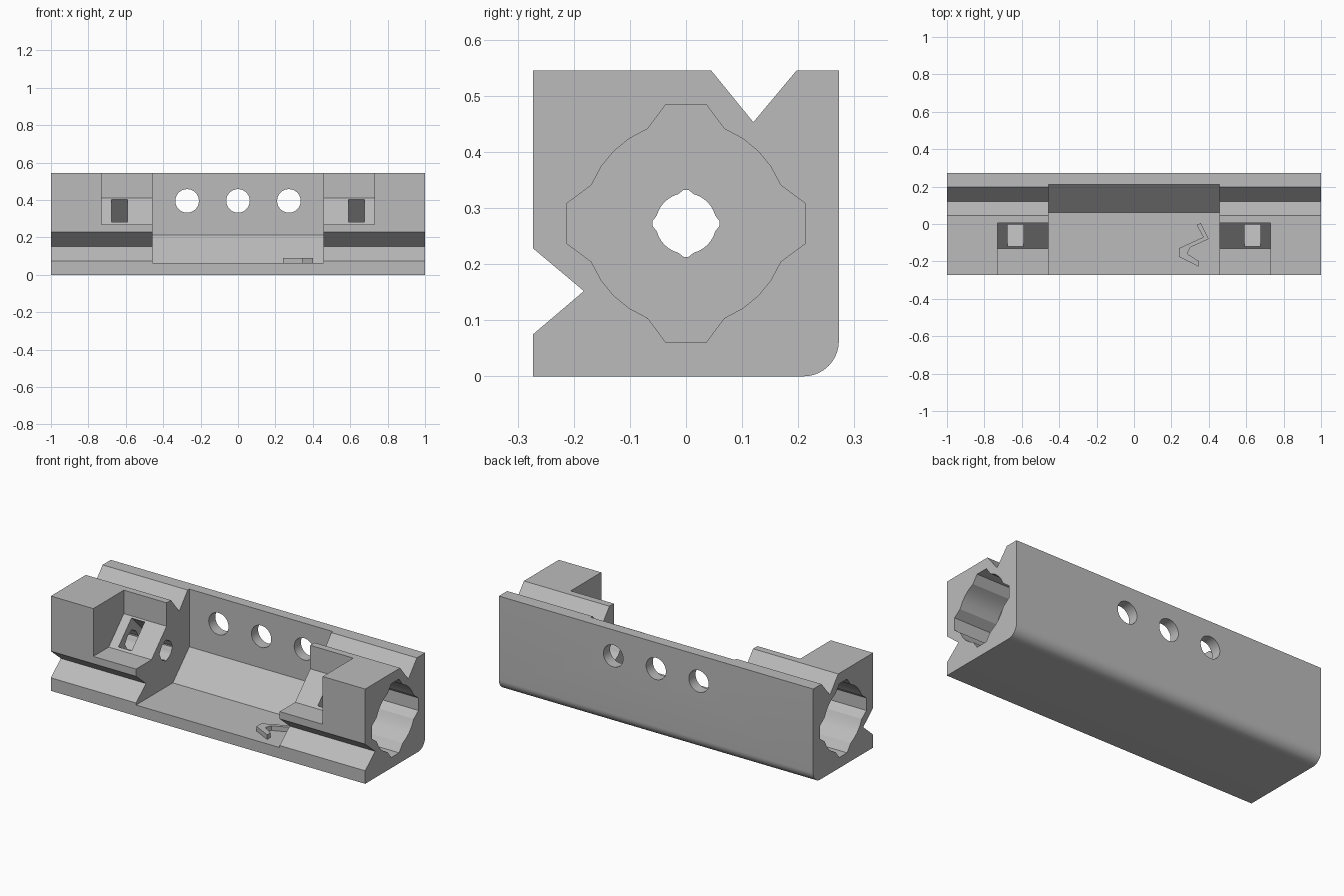
import bpy, bmesh
from math import sin, cos, radians, tau

if "Cube" in bpy.data.objects:
    bpy.data.objects.remove(bpy.data.objects["Cube"], do_unlink=True)

grey = bpy.data.materials.new("plain grey")
grey.use_nodes = True
grey.diffuse_color = (0.5, 0.5, 0.5, 1)
grey.node_tree.nodes["Principled BSDF"].inputs["Base Color"].default_value = (0.5, 0.5, 0.5, 1)

MID = 0.2725   # half the section; also the height of the long axis


def prism(name, points, axis, start, end):
    """Extrude a flat outline along x, y or z."""
    place = {"x": lambda p, d: (d, p[0], p[1]),
             "y": lambda p, d: (p[0], d, p[1]),
             "z": lambda p, d: (p[0], p[1], d)}[axis]
    bm = bmesh.new()
    rings = [[bm.verts.new(place(p, d)) for p in points] for d in (start, end)]
    for ring in rings:
        bm.faces.new(ring)
    n = len(points)
    for i in range(n):
        j = (i + 1) % n
        bm.faces.new((rings[0][i], rings[0][j], rings[1][j], rings[1][i]))
    bmesh.ops.recalc_face_normals(bm, faces=bm.faces)
    mesh = bpy.data.meshes.new(name)
    bm.to_mesh(mesh)
    bm.free()
    mesh.materials.append(grey)
    obj = bpy.data.objects.new(name, mesh)
    bpy.context.collection.objects.link(obj)
    return obj


def circle(cx, cy, r, n=32):
    return [(cx + r * cos(tau * i / n), cy + r * sin(tau * i / n)) for i in range(n)]


def fourfold(quarter):
    """Repeat a list of points by quarter turns about the long axis."""
    out = []
    for _ in range(4):
        out += [(y, z + MID) for y, z in quarter]
        quarter = [(-z, y) for y, z in quarter]
    return out


def cut(target, cutter):
    mod = target.modifiers.new("cut", "BOOLEAN")
    mod.operation, mod.solver, mod.object = "DIFFERENCE", "EXACT", cutter
    bpy.ops.object.select_all(action="DESELECT")
    bpy.context.view_layer.objects.active = target
    target.select_set(True)
    bpy.ops.object.modifier_apply(modifier=mod.name)
    bpy.data.objects.remove(cutter, do_unlink=True)


# Long body with two V grooves and one rounded edge
R = 0.063
corner = [(MID - R + R * sin(radians(a)), R - R * cos(radians(a))) for a in range(0, 91, 9)]
section = [(-MID, 0)] + corner + [
    (MID, 0.545), (0.197, 0.545), (0.12, 0.453), (0.045, 0.545), (-MID, 0.545),
    (-MID, 0.228), (-0.182, 0.152), (-MID, 0.075)]
body = prism("body", section, "x", -1, 1)

# Open middle bay with sloped back corner
cut(body, prism("bay_cutter", [(-0.4, 0.063), (0.062, 0.063), (0.212, 0.213),
                               (0.212, 0.7), (-0.4, 0.7)], "x", -0.458, 0.456))

# Round holes through the back wall
for x in (-0.272, 0, 0.272):
    cut(body, prism("hole_cutter", circle(x, 0.395, 0.063), "y", 0, 0.4))

# Outlines for the ends
arc = [(0.182 * cos(radians(a)), 0.182 * sin(radians(a))) for a in (22, 34, 45, 56, 68)]
bore = fourfold([(0.212, -0.036), (0.212, 0.036)] + arc)
ring = [(0.054 * cos(radians(a)), 0.054 * sin(radians(a))) for a in range(15, 76, 10)]
screw = fourfold([(0.06, -0.004), (0.06, 0.004)] + ring)
pocket = [(-0.4, 0.27), (-0.132, 0.27), (0.005, 0.41), (0.005, 0.7), (-0.4, 0.7)]
slot = [(-0.15, 0.31), (0.005, 0.155), (0.125, 0.275), (-0.03, 0.43)]

for s in (-1, 1):
    cut(body, prism("pocket_cutter", pocket, "x", s * 0.4, s * 0.73))
    cut(body, prism("slot_cutter", slot, "x", s * 0.592, s * 0.676))
    cut(body, prism("bore_cutter", bore, "x", s * 0.76, s * 1.1))
    cut(body, prism("screw_hole_cutter", screw, "x", s * 0.4, s * 0.8))

# Small bent clip on the bay floor
clip = prism("floor_clip", [
    (0.335, -0.005), (0.357, 0.005), (0.4, -0.08), (0.3, -0.125), (0.285, -0.16),
    (0.345, -0.197), (0.345, -0.228), (0.24, -0.175), (0.24, -0.13), (0.37, -0.07)],
    "z", 0.055, 0.09)

for obj in (body, clip):
    bpy.ops.object.select_all(action="DESELECT")
    bpy.context.view_layer.objects.active = obj
    obj.select_set(True)
    bpy.ops.object.shade_smooth_by_angle(angle=radians(20))
